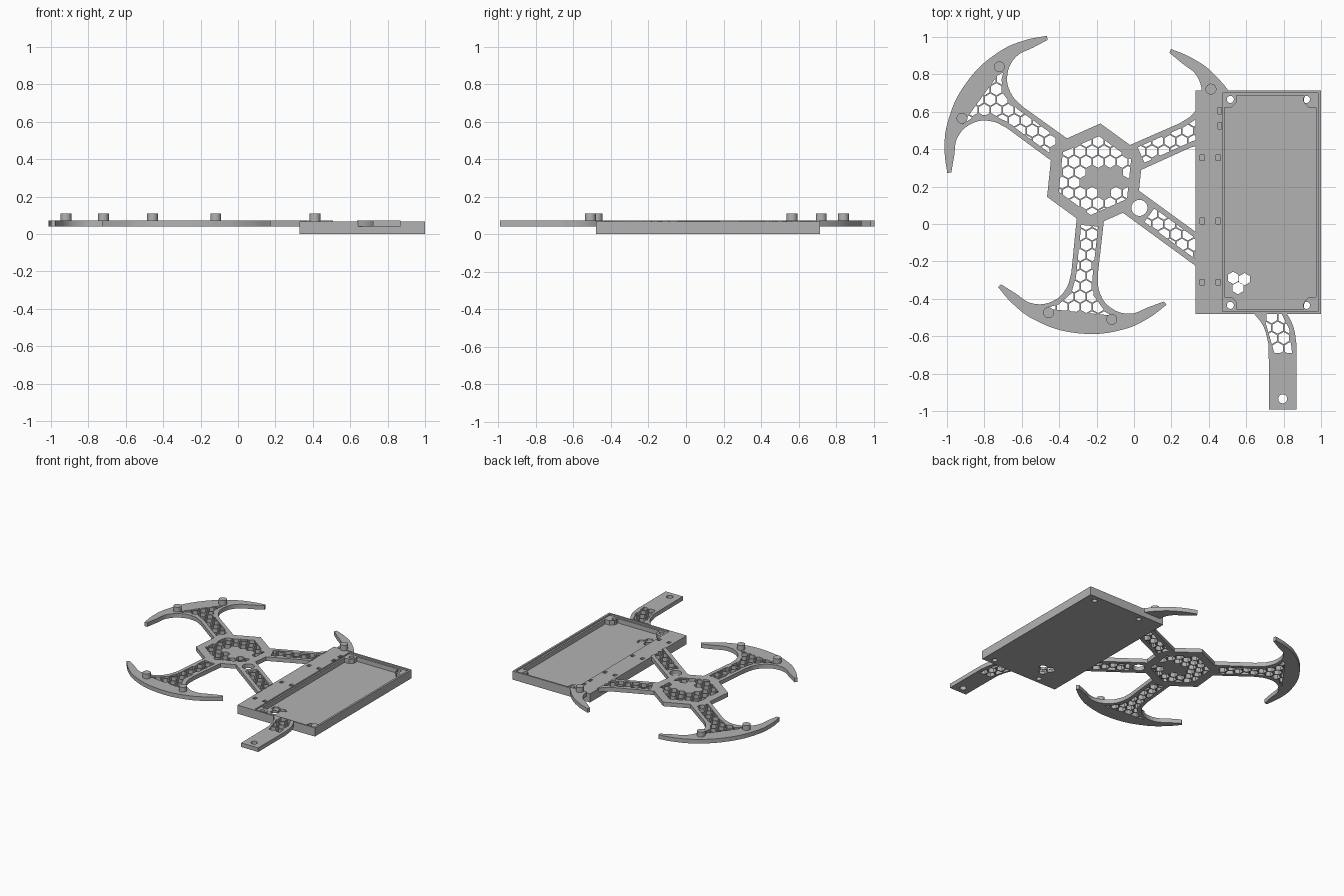
import bpy, bmesh, math
from mathutils import Vector, Matrix

if "Cube" in bpy.data.objects:
    bpy.data.objects.remove(bpy.data.objects["Cube"])

grey = bpy.data.materials.new("plain_grey")
grey.use_nodes = True
GREY = (0.45, 0.45, 0.45, 1)
grey.diffuse_color = GREY
grey.node_tree.nodes["Principled BSDF"].inputs["Base Color"].default_value = GREY

HUB = Vector((-0.209, 0.259))
ARMS = (24, 144, 264)
ARM_Z = (0.04, 0.072)


def polar(angle, along, across=0.0):
    """Point in the frame of an arm that leaves the hub at this angle."""
    return HUB + Matrix.Rotation(math.radians(angle), 2) @ Vector((along, across))


def ring(center, radius, sides, turn=0.0):
    return [Vector(center) + radius * Vector((math.cos(a), math.sin(a)))
            for a in (turn + math.tau * i / sides for i in range(sides))]


def rect(x0, x1, y0, y1):
    return [Vector(p) for p in ((x0, y0), (x1, y0), (x1, y1), (x0, y1))]


def plate(name, outline, holes, z0, z1, smooth_points=None):
    """Flat plate with holes; smooth_points flags the curved outline points."""
    curve = bpy.data.curves.new(name, 'CURVE')
    curve.dimensions, curve.fill_mode = '2D', 'BOTH'
    curve.extrude, curve.resolution_u = (z1 - z0) / 2, 6
    for k, loop in enumerate([outline] + holes):
        bent = k == 0 and smooth_points
        spline = curve.splines.new('BEZIER' if bent else 'POLY')
        spline.use_cyclic_u = True
        pts = spline.bezier_points if bent else spline.points
        pts.add(len(loop) - 1)
        for i, co in enumerate(loop):
            if bent:
                pts[i].co = (*co, 0)
                kind = 'AUTO' if smooth_points[i] else 'VECTOR'
                pts[i].handle_left_type = pts[i].handle_right_type = kind
            else:
                pts[i].co = (*co, 0, 1)
    obj = bpy.data.objects.new(name, curve)
    bpy.context.collection.objects.link(obj)
    bpy.ops.object.select_all(action='DESELECT')
    obj.select_set(True)
    bpy.context.view_layer.objects.active = obj
    bpy.ops.object.convert(target='MESH')
    obj = bpy.context.view_layer.objects.active
    bm = bmesh.new()
    bm.from_mesh(obj.data)
    bmesh.ops.remove_doubles(bm, verts=bm.verts, dist=1e-5)
    bmesh.ops.recalc_face_normals(bm, faces=bm.faces)
    bm.to_mesh(obj.data)
    bm.free()
    for poly in obj.data.polygons:
        poly.use_smooth = False
    obj.location.z = (z0 + z1) / 2
    obj.data.materials.clear()
    obj.data.materials.append(grey)
    return obj


def clip(region, cell):
    """Part of the region that lies inside a convex cell."""
    for a, b in zip(cell, cell[1:] + cell[:1]):
        side = lambda p: (b - a).cross(p - a)
        out = []
        for p, q in zip(region, region[1:] + region[:1]):
            sp, sq = side(p), side(q)
            if sp >= 0:
                out.append(p)
            if (sp >= 0) != (sq >= 0):
                out.append(p.lerp(q, sp / (sp - sq)))
        region = out
        if len(region) < 3:
            return []
    return region


def area(loop):
    return abs(sum(p.cross(q) for p, q in zip(loop, loop[1:] + loop[:1]))) / 2


def honeycomb(region, solid=lambda c: False, pitch=0.064, cell=0.0325):
    holes = []
    for row in range(-32, 33):
        for col in range(-32, 33):
            c = Vector(((col + row % 2 / 2) * pitch, row * pitch * math.sqrt(0.75)))
            if not solid(c):
                piece = clip(region, ring(c, cell, 6, math.pi / 6))
                if len(piece) > 2 and area(piece) > 2e-4:
                    holes.append(piece)
    return holes


# Half outline of a hooked arm: along, across, curved
HOOK = [(.238, .073, 0), (.53, .071, 0), (.615, .089, 1), (.689, .15, 1),
        (.715, .26, 1), (.667, .364, 1), (.631, .438, 0), (.647, .453, 0),
        (.725, .369, 1), (.80, .243, 1)]
# Long leg, from the hub out and back
LEG = [(.51, -.356, 0), (.645, -.484, 1), (.692, -.548, 1), (.72, -.644, 0),
       (.722, -.992, 0), (.869, -.992, 0), (.869, -.644, 0), (.853, -.553, 1),
       (.82, -.484, 1), (.67, -.29, 0)]

outline, curved = [], []


def add(point, flag):
    outline.append(point)
    curved.append(flag)


for angle in ARMS:
    for u, v, f in HOOK:
        add(polar(angle, u, -v), f)
    add(polar(angle, .848), 1)
    for u, v, f in reversed(HOOK):
        add(polar(angle, u, v), f)
    if angle != ARMS[-1]:
        add(polar(angle + 60, .28), 0)
add(polar(324, .238, -.073), 0)
for x, y, f in LEG:
    add(Vector((x, y)), f)
add(polar(324, .238, .073), 0)

# Honeycomb openings in hub, arms and leg
WEB = [(.27, .045), (.55, .044), (.64, .06), (.705, .12), (.735, .195)]


def in_badge(c):
    d = c - Vector((-.155, .235))
    return (d.x / .145) ** 2 + (d.y / .075) ** 2 < 1


holes = honeycomb([polar(a, .212) for a in range(24, 384, 60)], in_badge)
for angle in ARMS:
    holes += honeycomb([polar(angle, u, -v) for u, v in WEB]
                       + [polar(angle, u, v) for u, v in reversed(WEB)])
holes += honeycomb([polar(324, u, v) for u, v in
                    ((.36, -.045), (.7, -.045), (.7, .045), (.36, .045))])
holes += honeycomb([Vector(p) for p in ((.69, -.48), (.75, -.69), (.845, -.69),
                                        (.83, -.56), (.79, -.48))])
holes.append(ring(polar(324, .294), .043, 32))
holes.append(ring((.795, -.935), .024, 24))
frame = plate("frame", outline, holes, *ARM_Z, curved)

# Tray extents
X0, X1, Y0, Y1 = .33, 1.0, -.48, .714
FLOOR, LIP, RIM = .02, .055, .067

# Trim the frame where the tray takes over
bpy.ops.mesh.primitive_cube_add(size=1, location=((X0 + X1) / 2, (Y0 + Y1) / 2, .05))
cutter = bpy.context.object
cutter.name = "tray_cutter"
cutter.scale = (X1 - X0 - .01, Y1 - Y0 - .01, .3)
cutter.hide_render = True
trim = frame.modifiers.new("trim", 'BOOLEAN')
trim.operation, trim.solver, trim.object = 'DIFFERENCE', 'EXACT', cutter
bpy.context.view_layer.objects.active = frame
bpy.ops.object.modifier_apply(modifier="trim")
bpy.data.objects.remove(cutter)

# Pegs on the feet
for angle in ARMS:
    for side in (-.17, .17):
        p = polar(angle, .755, side)
        if p.x < X0 or p.y > Y1:
            bpy.ops.mesh.primitive_cylinder_add(vertices=24, radius=.029, depth=.05,
                                                location=(p.x, p.y, .085))
            peg = bpy.context.object
            peg.name = "foot_peg"
            peg.data.materials.append(grey)
            bpy.ops.object.shade_smooth_by_angle()

# Tray: floor, lip with corner bosses, rim with pockets in the flange
screws = [ring((x, y), .019, 20) for x in (.515, .922) for y in (-.435, .666)]
cells = [ring(c, .033, 6, math.pi / 6)
         for c in ((.53, -.288), (.591, -.295), (.556, -.343))]
pockets = [rect(x - .012, x + .012, y - .015, y + .015)
           for x in (.366, .45) for y in (-.312, .016, .355)]
pockets += [rect(.448, .468, y - .018, y + .018) for y in (.525, .605)]
body = rect(X0, X1, Y0, Y1)
plate("tray_floor", body, screws + cells, 0, FLOOR)

opening, BOSS = [], .064
lip = rect(.484, .972, -.455, .688)
middle = sum(lip, Vector((0, 0))) / 4
for i, c in enumerate(lip):
    sx, sy = (math.copysign(BOSS, m) for m in middle - c)
    corner = [c + Vector(o) for o in ((0, sy), (sx * .6, sy), (sx, sy * .6), (sx, 0))]
    opening += corner if i % 2 == 0 else corner[::-1]
plate("tray_lip", body, [opening] + screws + pockets, FLOOR, LIP)
plate("tray_rim", body, [rect(.472, .985, -.467, .70)] + pockets, LIP, RIM)
